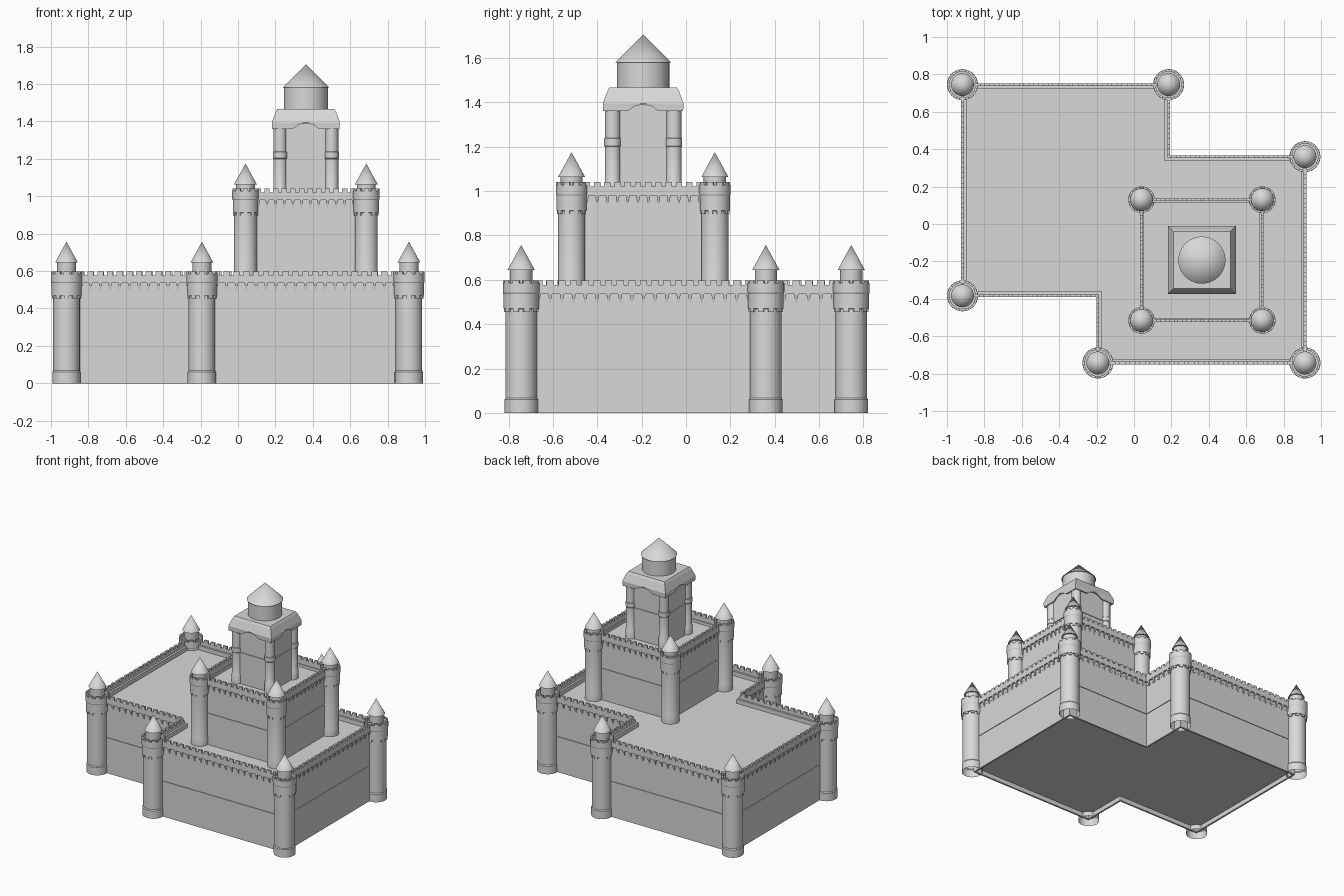
import bpy, bmesh, math
from mathutils import Vector, Matrix

cube = bpy.data.objects.get("Cube")
if cube:
    bpy.data.objects.remove(cube, do_unlink=True)

stone = bpy.data.materials.new("light_grey_stone")
stone.use_nodes = True
GREY = (0.69, 0.69, 0.69, 1)
stone.diffuse_color = GREY
stone.node_tree.nodes["Principled BSDF"].inputs["Base Color"].default_value = GREY


def finish(name, bm, smooth=False):
    bmesh.ops.remove_doubles(bm, verts=bm.verts, dist=1e-5)
    bmesh.ops.recalc_face_normals(bm, faces=bm.faces)
    mesh = bpy.data.meshes.new(name)
    bm.to_mesh(mesh)
    bm.free()
    mesh.materials.append(stone)
    obj = bpy.data.objects.new(name, mesh)
    bpy.context.collection.objects.link(obj)
    if smooth:
        bpy.ops.object.select_all(action='DESELECT')
        obj.select_set(True)
        bpy.context.view_layer.objects.active = obj
        bpy.ops.object.shade_smooth_by_angle(angle=math.radians(30))
    return obj


def offset(pts, d):
    """Move a right-angled counter-clockwise outline inwards by d."""
    out = []
    for i, p in enumerate(pts):
        a = (Vector(p) - Vector(pts[i - 1])).normalized()
        b = (Vector(pts[(i + 1) % len(pts)]) - Vector(p)).normalized()
        out.append(Vector(p) + d * Vector((-a.y - b.y, a.x + b.x)))
    return out


def bridge(bm, loops):
    for a, b in zip(loops, loops[1:]):
        for i in range(len(a)):
            j = (i + 1) % len(a)
            bm.faces.new((a[i], a[j], b[j], b[i]))


def loop(bm, pts, z):
    return [bm.verts.new((p[0], p[1], z)) for p in pts]


def prism(name, pts, levels):
    """Solid stack of (inset, height) outlines."""
    bm = bmesh.new()
    loops = [loop(bm, offset(pts, d), z) for d, z in levels]
    bridge(bm, loops)
    bm.faces.new(loops[0])
    bm.faces.new(loops[-1])
    return finish(name, bm)


def band(name, pts, d0, d1, z0, z1):
    """Closed ring between two insets of an outline."""
    bm = bmesh.new()
    loops = [loop(bm, offset(pts, d), z)
             for d, z in ((d0, z0), (d0, z1), (d1, z1), (d1, z0))]
    bridge(bm, loops + loops[:1])
    return finish(name, bm)


def lathe(name, profile, x, y, sides=32):
    bm = bmesh.new()
    loops = []
    for r, z in profile:
        ring = [(x + r * math.cos(math.tau * k / sides),
                 y + r * math.sin(math.tau * k / sides)) for k in range(sides)]
        loops.append(loop(bm, ring, z))
    bridge(bm, loops)
    return finish(name, bm, smooth=True)


def block(bm, matrix, size, taper=False):
    """Box; a tapered one narrows to its lower inner edge."""
    verts = bmesh.ops.create_cube(bm, size=1)["verts"]
    for v in verts:
        if taper and v.co.z < 0:
            v.co.x *= 0.4
            if v.co.y < 0:
                v.co.y = 0.1
        v.co = matrix @ Vector((v.co.x * size[0], v.co.y * size[1], v.co.z * size[2]))


def battlements(name, pts, top, pitch):
    """Merlons along the parapet and pointed corbels beneath it."""
    merlons, corbels = bmesh.new(), bmesh.new()
    for i, p in enumerate(pts):
        a, b = Vector(p), Vector(pts[(i + 1) % len(pts)])
        run = b - a
        n = round(run.length / pitch)
        turn = Matrix.Rotation(math.atan2(run.y, run.x), 4, 'Z')
        step = run.length / n
        for k in range(n):
            c = a + run * (k + 0.5) / n
            block(merlons, Matrix.Translation((c.x, c.y, top - 0.012)) @ turn,
                  (step * 0.62, 0.014, 0.024))
            block(corbels, Matrix.Translation((c.x, c.y, top - 0.079)) @ turn,
                  (step * 0.36, 0.014, 0.04), True)
    finish(name + "_merlons", merlons)
    finish(name + "_corbels", corbels)


def fortress(name, pts, z0, top, groove, pitch):
    """Walls over a recessed floor, course line, deck, parapet, battlements."""
    deck = top - 0.076
    prism(name + "_walls", pts, [(0.02, z0 + 0.035), (0.02, z0), (0.006, z0),
                                 (0.006, groove), (0.011, groove),
                                 (0.011, groove + 0.006), (0.006, groove + 0.006),
                                 (0.006, deck)])
    band(name + "_parapet", pts, -0.007, 0.007, top - 0.06, top - 0.02)
    band(name + "_parapet_base", pts, 0.006, 0.014, deck - 0.01, top - 0.055)
    battlements(name, pts, top, pitch)


def tower(name, x, y, z0, foot, r, collar, top, tip):
    """Round turret: foot, shaft, crowned collar, lantern and pointed cap."""
    low = top - 0.143
    eave = tip - 0.112
    lathe(name, [(foot, z0), (foot, z0 + 0.06), (r, z0 + 0.067), (r, low + 0.014),
                 (collar - 0.003, low + 0.016), (collar - 0.003, top - 0.06),
                 (collar, top - 0.055), (collar, top - 0.012),
                 (collar - 0.013, top - 0.012), (collar - 0.013, top - 0.035),
                 (0.05, top - 0.035), (0.05, eave), (0.061, eave), (0, tip)], x, y)
    bm = bmesh.new()
    n = 10
    for k in range(n):
        turn = Matrix.Translation((x, y, 0)) @ Matrix.Rotation(math.tau * k / n, 4, 'Z')
        w = collar * math.tau / n
        block(bm, turn @ Matrix.Translation((0, 0.008 - collar, top - 0.007)),
              (w * 0.6, 0.012, 0.014))
        block(bm, turn @ Matrix.Translation((0, 0.009 - collar, low + 0.009)),
              (w * 0.5, 0.008, 0.018))
    finish(name + "_crown", bm)


# Outer fortress: stepped outline, one turret on each outward corner
L, R, F, B = -0.917, 0.914, -0.743, 0.745
outline = [(L, -0.384), (-0.193, -0.384), (-0.193, F), (R, F),
           (R, 0.36), (0.185, 0.36), (0.185, B), (L, B)]
fortress("outer", outline, 0, 0.597, 0.27, 0.053)
band("outer_ledge", outline, 0.005, 0.022, 0.51, 0.553)
for i, (x, y) in enumerate(outline):
    if i not in (1, 5):
        tower(f"outer_tower_{i}", x, y, 0, 0.076, 0.071, 0.083, 0.597, 0.757)

# Inner keep
CX, CY, H = 0.363, -0.193, 0.323


def square(h):
    return [(CX - h, CY - h), (CX + h, CY - h), (CX + h, CY + h), (CX - h, CY + h)]


fortress("keep", square(H), 0.47, 1.04, 0.76, 0.045)
for i, (x, y) in enumerate(square(H)):
    tower(f"keep_tower_{i}", x, y, 0.515, 0.063, 0.061, 0.071, 1.04, 1.175)

# Top tower body with round corner pillars
prism("top_tower_body", square(0.15),
      [(0, 0.95), (0, 1.2), (0.005, 1.2), (0.005, 1.206), (0, 1.206), (0, 1.455)])
for i, (x, y) in enumerate(square(0.138)):
    lathe(f"pillar_{i}", [(0.038, 0.95), (0.038, 1.03), (0.035, 1.036), (0.035, 1.2),
                          (0.038, 1.204), (0.038, 1.236), (0.035, 1.24),
                          (0.035, 1.42)], x, y, 20)

# Flared roof skirt with a round arch in the middle of each side
bm = bmesh.new()
N, ARCH = 24, 0.34
rows = []
for half, z, arch in ((0.18, 1.36, 0.028), (0.182, 1.395, 0),
                      (0.161, 1.452, 0), (0.152, 1.467, 0)):
    row = []
    for side in range(4):
        for k in range(N):
            u = 2 * k / N - 1
            rise = arch * math.sqrt(max(0, 1 - (u / ARCH) ** 2))
            p = Matrix.Rotation(side * math.pi / 2, 3, 'Z') @ Vector((u * half, -half, 0))
            row.append(bm.verts.new((CX + p.x, CY + p.y, z + rise)))
    rows.append(row)
bridge(bm, rows)
bm.faces.new(rows[-1])
skirt = finish("roof_skirt", bm)
thick = skirt.modifiers.new("thickness", 'SOLIDIFY')
thick.thickness = 0.01

# Drum and conical roof
lathe("drum_and_cone", [(0.118, 1.45), (0.118, 1.58), (0.126, 1.58), (0, 1.705)],
      CX, CY, 40)
